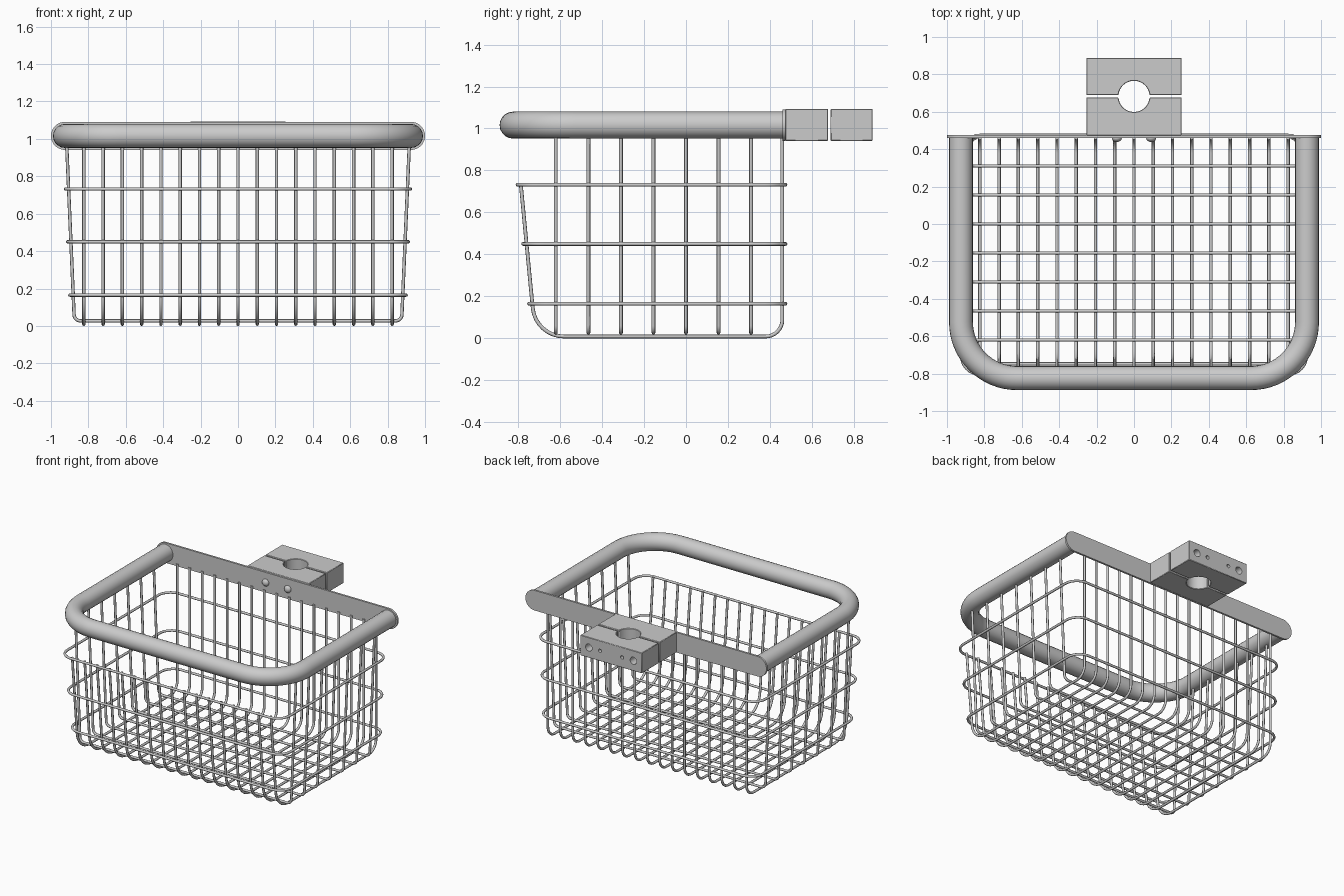
import bpy, bmesh, math
from mathutils import Vector

if "Cube" in bpy.data.objects:
    bpy.data.objects.remove(bpy.data.objects["Cube"])

WIRE = 0.009
RIM_Z = 1.016


def fillet(corners, closed=False, steps=8):
    """Round a polyline given as (point, radius) pairs."""
    out, n = [], len(corners)
    for i, (p, r) in enumerate(corners):
        p = Vector(p)
        if r == 0 or (not closed and i in (0, n - 1)):
            out.append(p)
            continue
        a = (Vector(corners[i - 1][0]) - p).normalized()
        b = (Vector(corners[(i + 1) % n][0]) - p).normalized()
        half = a.angle(b) / 2
        c = p + (a + b).normalized() * (r / math.sin(half))
        t = r / math.tan(half)
        va, vb = p + a * t - c, p + b * t - c
        ang = va.angle(vb)
        for k in range(steps + 1):
            f = k / steps
            out.append(c + (va * math.sin((1 - f) * ang) + vb * math.sin(f * ang)) / math.sin(ang))
    return out


def finish(ob, angle=40):
    """Apply everything to a mesh and smooth it."""
    bpy.ops.object.select_all(action='DESELECT')
    ob.select_set(True)
    bpy.context.view_layer.objects.active = ob
    bpy.ops.object.convert(target='MESH')
    bpy.ops.object.shade_smooth_by_angle(angle=math.radians(angle))
    return bpy.context.view_layer.objects.active


def sweep(name, paths, radius, closed=False, res=2):
    """Round tube along one or more paths."""
    cu = bpy.data.curves.new(name, 'CURVE')
    cu.dimensions = '3D'
    cu.bevel_depth = radius
    cu.bevel_resolution = res
    cu.use_fill_caps = True
    for pts in paths:
        s = cu.splines.new('POLY')
        s.points.add(len(pts) - 1)
        for q, p in zip(s.points, pts):
            q.co = (*p, 1)
        s.use_cyclic_u = closed
    ob = bpy.data.objects.new(name, cu)
    bpy.context.collection.objects.link(ob)
    return finish(ob, 50)


def prism(name, pts, offset):
    """Extrude a flat outline."""
    bm = bmesh.new()
    f = bm.faces.new([bm.verts.new(p) for p in pts])
    ext = bmesh.ops.extrude_face_region(bm, geom=[f])['geom']
    bmesh.ops.translate(bm, vec=offset, verts=[v for v in ext if isinstance(v, bmesh.types.BMVert)])
    bmesh.ops.recalc_face_normals(bm, faces=bm.faces)
    me = bpy.data.meshes.new(name)
    bm.to_mesh(me)
    bm.free()
    ob = bpy.data.objects.new(name, me)
    bpy.context.collection.objects.link(ob)
    return ob


# Thick U-shaped rim
sweep("rim_tube", [fillet([((-0.925, 0.462, RIM_Z), 0), ((-0.925, -0.824, RIM_Z), 0.3),
                           ((0.925, -0.824, RIM_Z), 0.3), ((0.925, 0.462, RIM_Z), 0)], steps=16)],
      0.064, res=8)

# Front-to-back wires: front stops at the top ring, back rises to the plate
sweep("lengthwise_wires",
      [fillet([((x, -0.787, 0.735), 0), ((x, -0.717, WIRE), 0.15),
               ((x, 0.459, WIRE), 0.08), ((x, 0.459, 0.96), 0)])
       for x in [i * 0.103 for i in range(-8, 9)]], WIRE)

# Side-to-side wires rising to the rim
sweep("crosswise_wires",
      [fillet([((-0.916, y, 0.97), 0), ((-0.875, y, 0.027), 0.035),
               ((0.875, y, 0.027), 0.035), ((0.916, y, 0.97), 0)], steps=6)
       for y in [i * 0.155 for i in range(-4, 3)]], WIRE)

# Three horizontal rings
sweep("horizontal_rings",
      [fillet([((-x, y, z), 0.1), ((x, y, z), 0.1), ((x, 0.474, z), 0.1), ((-x, 0.474, z), 0.1)], True)
       for x, y, z in [(0.899, -0.748, 0.165), (0.911, -0.776, 0.45), (0.922, -0.803, 0.732)]],
      WIRE, closed=True)

# Back plate with round ends
outline = []
for side in (1, -1):
    for k in range(25):
        a = math.pi * k / 24 - math.pi / 2
        outline.append((side * (0.925 + 0.075 * math.cos(a)), 0.46, RIM_Z + side * 0.075 * math.sin(a)))
finish(prism("back_plate", outline, (0, 0.015, 0)))

# Split clamp block with a round post hole
MID, GAP, R = 0.6825, 0.0065, 0.083


def clamp_half(name, far, sign):
    near = MID + sign * GAP
    a0 = math.asin(GAP / R)
    arc = [a0 + (math.pi - 2 * a0) * k / 24 for k in range(25)]
    pts = [(0.255, near, 0.941), *[(R * math.cos(a), MID + sign * R * math.sin(a), 0.941) for a in arc],
           (-0.255, near, 0.941), (-0.255, far, 0.941), (0.255, far, 0.941)]
    ob = prism(name, pts, (0, 0, 0.153))
    b = ob.modifiers.new("edge", 'BEVEL')
    b.width, b.segments, b.limit_method = 0.003, 1, 'ANGLE'
    return ob


finish(clamp_half("clamp_front_half", 0.474, -1))
rear = clamp_half("clamp_rear_half", 0.888, 1)

# Bolt holes in the rear clamp face
cutters = []
for x, r, depth in [(-0.185, 0.027, 0.1), (0.185, 0.027, 0.1), (-0.092, 0.013, 0.07), (0.092, 0.013, 0.07)]:
    bpy.ops.mesh.primitive_cylinder_add(vertices=24, radius=r, depth=2 * depth,
                                        location=(x, 0.888, RIM_Z + 0.002), rotation=(math.pi / 2, 0, 0))
    c = bpy.context.object
    c.name = "hole_cutter"
    c.hide_render = True
    m = rear.modifiers.new("hole", 'BOOLEAN')
    m.operation, m.solver, m.object = 'DIFFERENCE', 'EXACT', c
    cutters.append(c)
finish(rear)
for c in cutters:
    bpy.data.objects.remove(c)

# Domed bolt heads on the inside of the plate
for x in (-0.092, 0.092):
    bpy.ops.mesh.primitive_uv_sphere_add(segments=24, ring_count=12, radius=0.027, location=(x, 0.46, RIM_Z))
    o = bpy.context.object
    o.name = "bolt_head"
    o.scale.y = 0.8
    finish(o)
